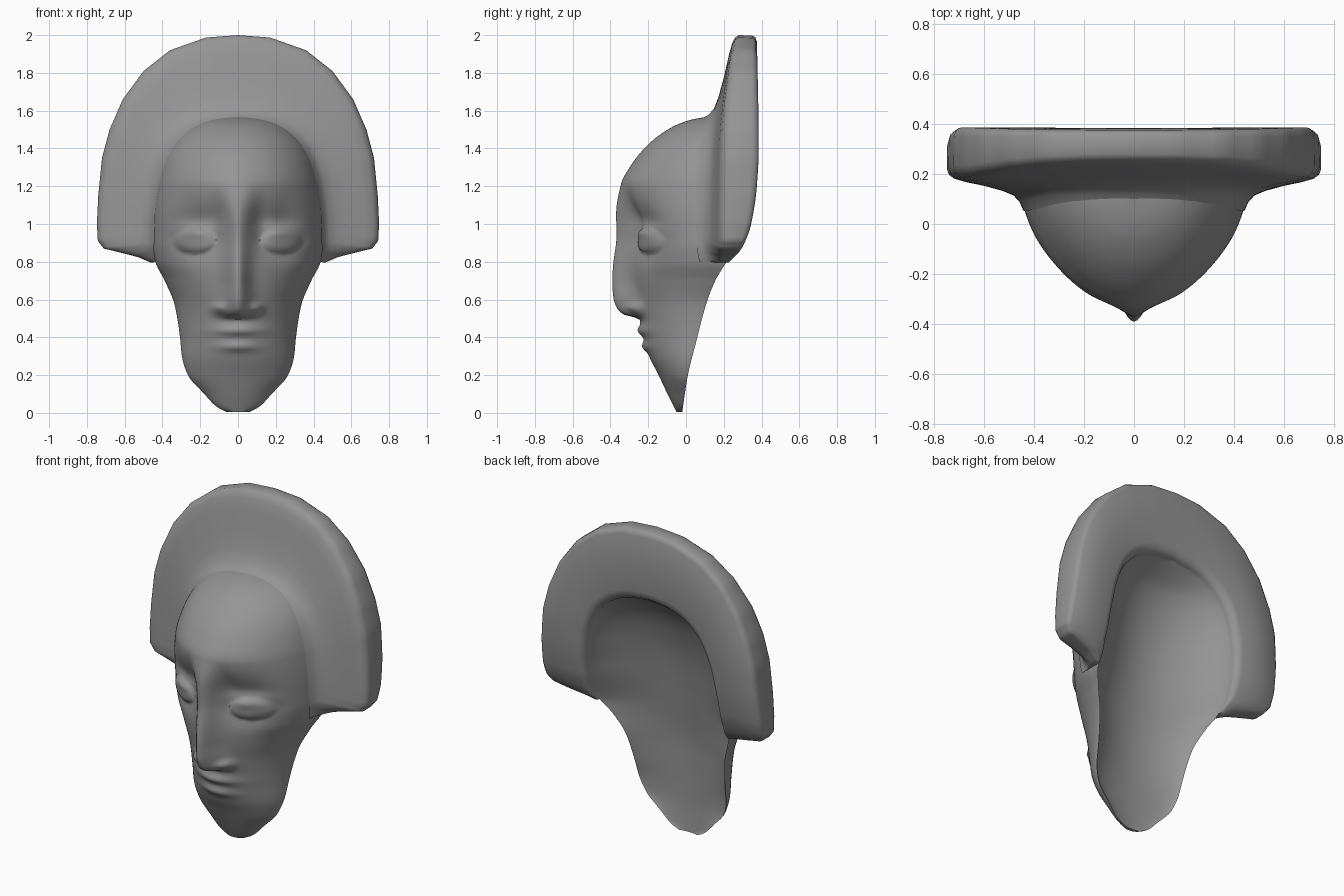
import bpy
import bmesh
import math

cube = bpy.data.objects.get("Cube")
if cube:
    bpy.data.objects.remove(cube)

stone = bpy.data.materials.new("dark grey stone")
stone.use_nodes = True
stone.diffuse_color = (0.3, 0.3, 0.3, 1)
stone.node_tree.nodes["Principled BSDF"].inputs["Base Color"].default_value = (0.3, 0.3, 0.3, 1)


def curve(*keys):
    """Smooth function through (position, value) keys without overshoot."""
    keys = sorted(keys)
    steps = [(b[1] - a[1]) / (b[0] - a[0]) for a, b in zip(keys, keys[1:])]
    slopes = [steps[0]]
    for a, b in zip(steps, steps[1:]):
        slopes.append(2 * a * b / (a + b) if a * b > 0 else 0)
    slopes.append(steps[-1])

    def value(p):
        p = min(max(p, keys[0][0]), keys[-1][0])
        i = 0
        while i < len(keys) - 2 and p > keys[i + 1][0]:
            i += 1
        (a, va), (b, vb) = keys[i], keys[i + 1]
        h = b - a
        t = (p - a) / h
        return (va * (1 + 2 * t) * (1 - t) ** 2 + slopes[i] * h * t * (1 - t) ** 2
                + vb * t * t * (3 - 2 * t) - slopes[i + 1] * h * t * t * (1 - t))
    return value


def bump(x, z, cx, cz, rx, rz):
    """Soft round bump, used on both sides of the face."""
    return math.exp(-((abs(x) - cx) / rx) ** 2 - ((z - cz) / rz) ** 2)


def stitch(bm, a, b):
    """Quads between two equally long rows of vertices."""
    for i in range(len(a) - 1):
        bm.faces.new((a[i], a[i + 1], b[i + 1], b[i]))


def finish(bm, name):
    bmesh.ops.recalc_face_normals(bm, faces=bm.faces)
    mesh = bpy.data.meshes.new(name)
    bm.to_mesh(mesh)
    bm.free()
    mesh.materials.append(stone)
    obj = bpy.data.objects.new(name, mesh)
    bpy.context.collection.objects.link(obj)
    bpy.ops.object.select_all(action="DESELECT")
    obj.select_set(True)
    bpy.context.view_layer.objects.active = obj
    bpy.ops.object.shade_smooth_by_angle(angle=math.radians(55))


# Vertical profiles of the head: half width, rear edges, front, nose, hollow
BOTTOM, TOP = 0.005, 1.57
half_width = curve((0.005, 0.06), (0.03, 0.11), (0.1, 0.178), (0.2, 0.265), (0.3, 0.297),
                   (0.4, 0.307), (0.57, 0.335), (0.7, 0.388), (0.8, 0.437), (0.9, 0.452),
                   (1.02, 0.45), (1.2, 0.43), (1.3, 0.405), (1.4, 0.36), (1.48, 0.29),
                   (1.53, 0.21), (1.555, 0.13), (1.57, 0.01))
back = curve((0.005, -0.02), (0.2, 0.01), (0.4, 0.06), (0.57, 0.105), (0.7, 0.155),
             (0.8, 0.23), (0.85, 0.28), (0.9, 0.31), (1, 0.345), (1.2, 0.375),
             (1.4, 0.385), (2, 0.375))
skin_rim = curve((0.005, -0.02), (0.2, 0.01), (0.4, 0.06), (0.57, 0.1), (0.8, 0.14), (1.57, 0.14))
cavity_rim = curve((0.005, -0.02), (0.2, 0.01), (0.4, 0.06), (0.57, 0.105), (0.7, 0.155),
                   (0.8, 0.215), (0.9, 0.275), (1, 0.307), (1.2, 0.335), (1.57, 0.343))
front = curve((0.005, -0.05), (0.1, -0.098), (0.2, -0.145), (0.3, -0.195), (0.4, -0.225),
              (0.5, -0.245), (0.7, -0.285), (0.9, -0.32), (1.1, -0.355),
              (1.2, -0.347), (1.32, -0.285), (1.435, -0.185), (1.515, -0.07),
              (1.55, 0.02), (1.57, 0.12))
nose = curve((0.5, 0), (0.52, 0.08), (0.55, 0.108), (0.6, 0.117), (0.7, 0.105), (0.8, 0.083),
             (0.9, 0.055), (1, 0.033), (1.1, 0.015), (1.2, 0))
nose_width = curve((0.5, 0.08), (0.6, 0.07), (0.7, 0.058), (0.95, 0.06), (1.2, 0.08))
cavity_floor = curve((0.005, -0.03), (0.2, -0.04), (0.5, -0.035), (0.8, 0), (1.1, 0.05),
                     (1.3, 0.11), (1.45, 0.19), (1.57, 0.335))


def features(x, z):
    """How far the face stands out (or sinks in) at a point."""
    out = nose(z) * math.exp(-(x / nose_width(z)) ** 2)
    out += 0.035 * bump(x, z, 0.1, 0.555, 0.035, 0.025)           # nostril wings
    out -= 0.08 * bump(x, z, 0.21, 0.97, 0.13, 0.16)              # eye sockets
    out -= 0.035 * bump(x, z, 0.115, 1.03, 0.055, 0.13)           # beside the bridge
    out += 0.03 * bump(x, z, 0.22, 0.965, 0.1, 0.04)              # upper lids
    # Closed almond eyes
    u, v = (abs(x) - 0.23) / 0.112, (z - 0.91) / 0.07
    out += 0.05 * max(1 - u * u - v * v, 0) ** 0.75
    # Lips
    out += 0.025 * bump(x, z, 0, 0.435, 0.12, 0.025)
    out += 0.022 * bump(x, z, 0, 0.35, 0.1, 0.025)
    return out


# Hollow face: outer skin and cavity joined along the rim
ROWS, COLS = 150, 96
bm = bmesh.new()
outer, cavity = [], []
for r in range(ROWS + 1):
    z = BOTTOM + (TOP - BOTTOM) * (1 - (1 - r / ROWS) ** 1.5)
    width, rim, rear = half_width(z), skin_rim(z), cavity_rim(z)
    skin, lining = [], []
    for c in range(COLS + 1):
        t = math.sin(math.pi * (c / COLS - 0.5))
        x, dome = width * t, max(1 - t * t, 0)
        arch = dome ** 0.62
        y = rim - (rim - front(z)) * arch - features(x, z) * min(1, arch * 2)
        skin.append(bm.verts.new((x, y, z)))
        lining.append(bm.verts.new((x, rear - (rear - cavity_floor(z)) * dome ** 0.72, z)))
    outer.append(skin)
    cavity.append(lining)
for grid in (outer, cavity):
    for a, b in zip(grid, grid[1:]):
        stitch(bm, a, b)
for i in (0, -1):
    stitch(bm, outer[i], cavity[i])
    stitch(bm, [row[i] for row in outer], [row[i] for row in cavity])
bmesh.ops.remove_doubles(bm, verts=bm.verts, dist=0.0002)
finish(bm, "hollow_face")

# Headdress: a thick arch with rounded edges, swept around the face
OUTLINE = [(0, 2), (0.17, 1.987), (0.36, 1.92), (0.5, 1.81), (0.61, 1.66), (0.68, 1.5),
           (0.72, 1.35), (0.74, 1.15), (0.747, 1), (0.742, 0.91), (0.71, 0.87),
           (0.62, 0.848), (0.53, 0.825), (0.46, 0.795)]
INNER_Z = [1.57, 1.555, 1.515, 1.455, 1.38, 1.29, 1.2, 1.1, 1.02, 0.95, 0.9, 0.87, 0.84, 0.8]
SECTION = [(-0.035, -0.2), (0.02, -0.07), (0.1, 0.01), (0.25, 0.04), (0.5, 0.04), (0.75, 0.01),
           (0.9, 0.01), (0.97, 0.07), (1, 0.2), (0.995, 0.8), (0.975, 0.93), (0.92, 1),
           (0.5, 1), (0.14, 1), (0.05, 0.96), (0, 0.85)]
inner_front = curve((0.8, 0.1), (1.2, 0.11), (1.57, 0.135))
outer_front = curve((0.8, 0.185), (1.2, 0.19), (1.5, 0.197), (2, 0.255))
outline_x = [x for x, z in OUTLINE]
outline_z = [z for x, z in OUTLINE]
SPLIT = 4


def between(values, k):
    """Straight interpolation along a list at step k."""
    i = min(k // SPLIT, len(values) - 2)
    return values[i] + (values[i + 1] - values[i]) * (k / SPLIT - i)


bm = bmesh.new()
loops = []
last = (len(OUTLINE) - 1) * SPLIT
for i in range(-last, last + 1):
    side = -1 if i < 0 else 1
    ox, oz, iz = (between(values, abs(i)) for values in (outline_x, outline_z, INNER_Z))
    ix = half_width(iz) if i else 0
    loop = []
    for s, f in SECTION:
        x, z = ix + (ox - ix) * s, iz + (oz - iz) * s
        near = inner_front(iz) + (outer_front(oz) - inner_front(iz)) * s
        y = near + (back(z) - near) * f
        loop.append(bm.verts.new((side * x, y, z)))
    loops.append(loop + loop[:1])
for a, b in zip(loops, loops[1:]):
    stitch(bm, a, b)
for end in (loops[0], loops[-1]):
    bm.faces.new(end[:-1])
finish(bm, "headdress")
